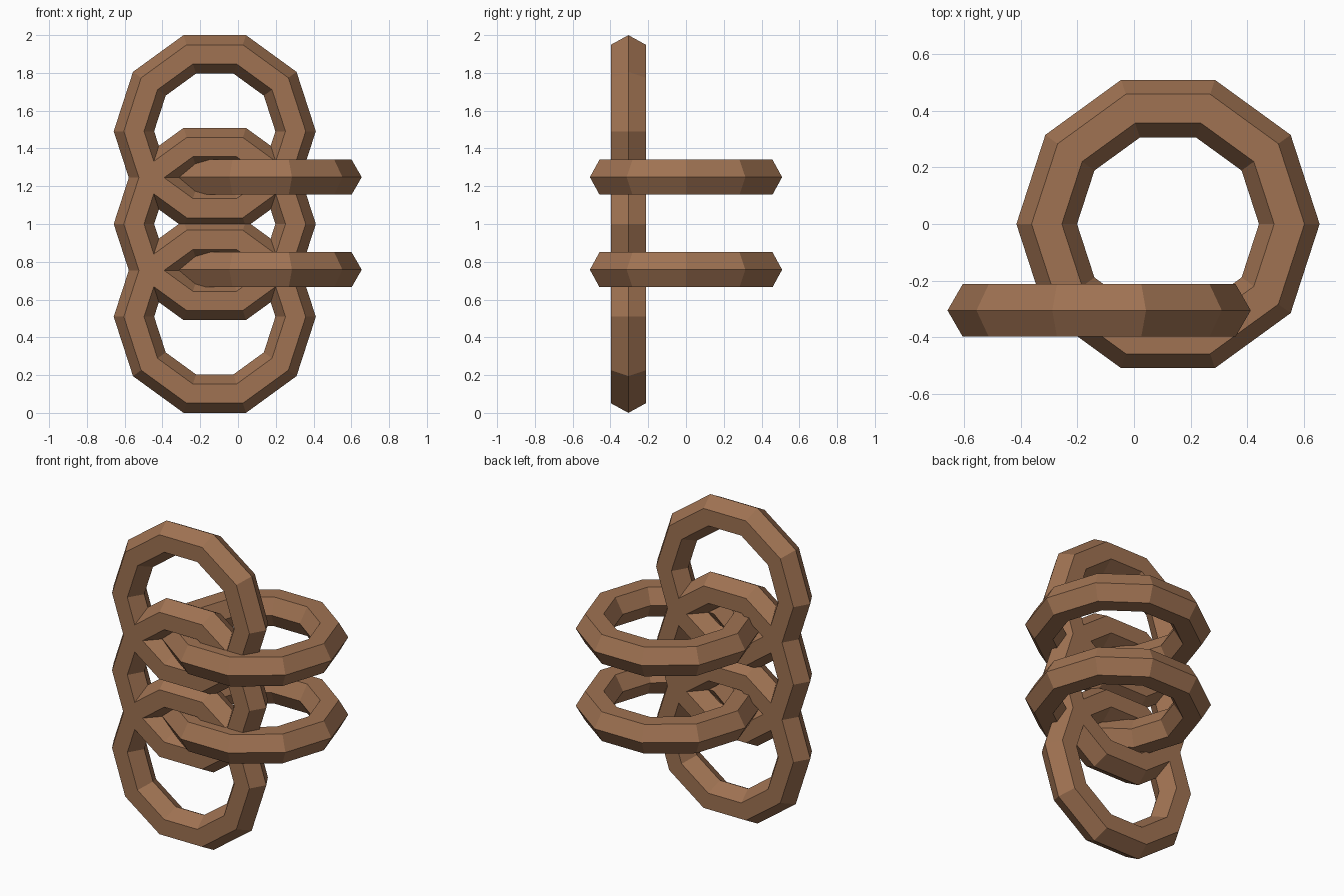
import bpy
import math

if "Cube" in bpy.data.objects:
    bpy.data.objects.remove(bpy.data.objects["Cube"])

# Wooden brown shared by every link
brown = bpy.data.materials.new("brown")
brown.diffuse_color = (0.35, 0.17, 0.085, 1)
brown.use_nodes = True
brown.node_tree.nodes["Principled BSDF"].inputs["Base Color"].default_value = brown.diffuse_color


def ring(name, location, upright=False):
    """Ten-sided ring with a hexagonal cross-section."""
    bpy.ops.mesh.primitive_torus_add(
        major_segments=10, minor_segments=6,
        major_radius=0.428, minor_radius=0.107,
        location=location,
        rotation=(math.pi / 2 if upright else 0, 0, 0))
    obj = bpy.context.object
    obj.name = name
    obj.data.materials.append(brown)
    bpy.ops.object.shade_flat()
    return obj


# Upright links, stacked and overlapping in one plane
for i, z in enumerate((0.509, 1.0, 1.491)):
    ring(f"upright_link_{i + 1}", (-0.123, -0.305, z), upright=True)

# Level links threaded through the upright ones
for i, z in enumerate((0.758, 1.248)):
    ring(f"level_link_{i + 1}", (0.12, 0, z))
